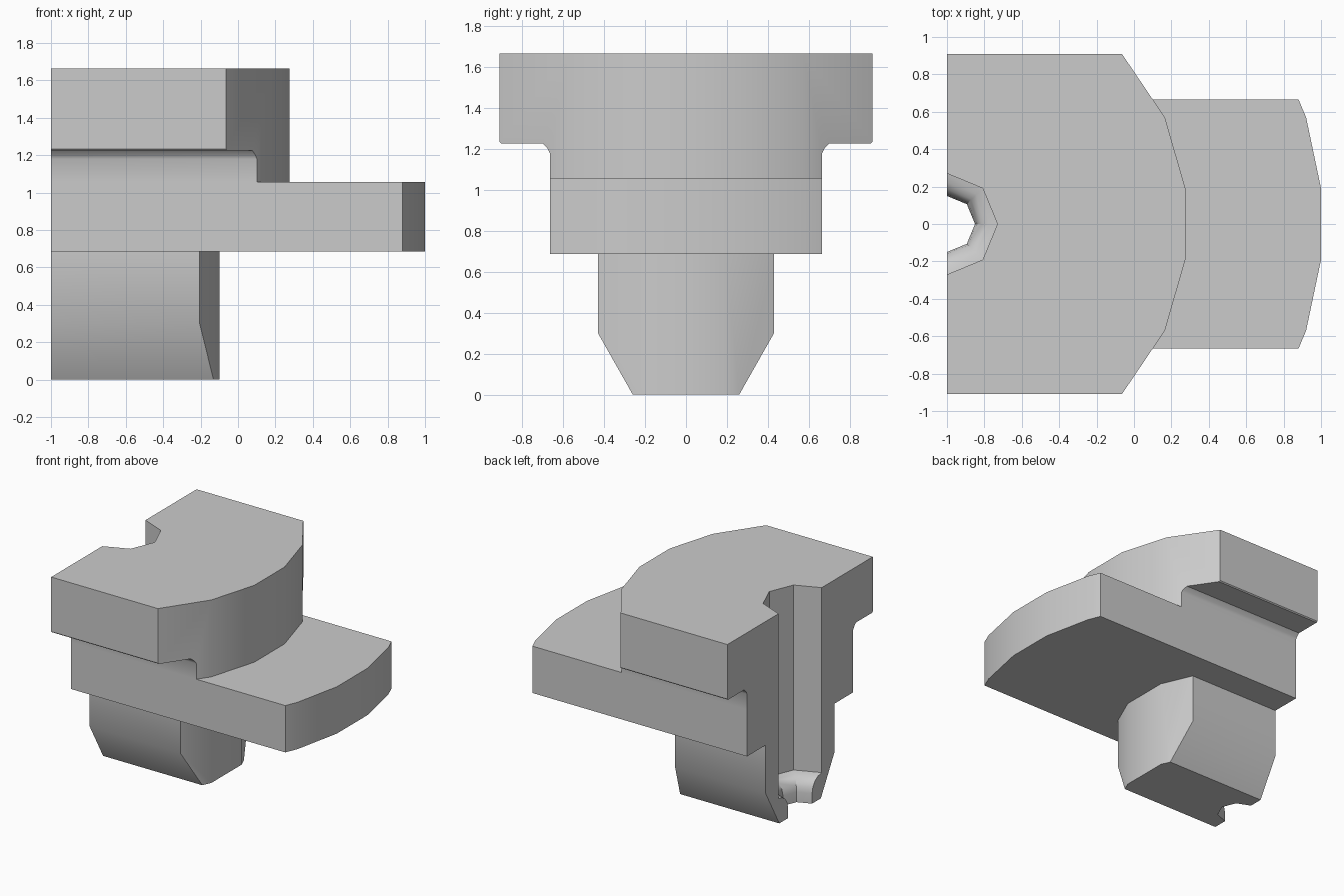
import bpy, bmesh, math
from mathutils import Vector

cube = bpy.data.objects.get("Cube")
if cube:
    bpy.data.objects.remove(cube, do_unlink=True)

GREY = (0.6, 0.6, 0.6, 1)
grey = bpy.data.materials.new("light grey")
grey.use_nodes = True
grey.diffuse_color = GREY
grey.node_tree.nodes["Principled BSDF"].inputs["Base Color"].default_value = GREY


def finish(name, bm):
    bmesh.ops.recalc_face_normals(bm, faces=bm.faces)
    mesh = bpy.data.meshes.new(name)
    bm.to_mesh(mesh)
    bm.free()
    mesh.materials.append(grey)
    obj = bpy.data.objects.new(name, mesh)
    bpy.context.collection.objects.link(obj)
    return obj


def prism(name, points, travel):
    """Extrude a closed outline along a vector."""
    bm = bmesh.new()
    face = bm.faces.new([bm.verts.new(p) for p in points])
    grown = bmesh.ops.extrude_face_region(bm, geom=[face])["geom"]
    bmesh.ops.translate(bm, vec=travel,
                        verts=[g for g in grown if isinstance(g, bmesh.types.BMVert)])
    return finish(name, bm)


def mirrored(half):
    """Complete a half outline given as (sideways, along) pairs."""
    return half + [(-s, a) for s, a in reversed(half)]


def bore_cutter():
    """Eight-sided bore with a rounded lip near the bottom."""
    wide, narrow, ledge = 0.27, 0.15, 0.2
    r = wide - narrow
    rings = [(narrow, -0.1)]
    for i in range(5):
        t = math.radians(90 * i / 4)
        rings.append((wide - r * math.cos(t), ledge - r + r * math.sin(t)))
    rings.append((wide, 1.9))
    bm = bmesh.new()
    loops = [[bm.verts.new((-1 + rad * math.cos(k * math.pi / 4),
                            rad * math.sin(k * math.pi / 4), z)) for k in range(8)]
             for rad, z in rings]
    for a, b in zip(loops, loops[1:]):
        for k in range(8):
            n = (k + 1) % 8
            bm.faces.new((a[k], a[n], b[n], b[k]))
    bm.faces.new(loops[0])
    bm.faces.new(loops[-1])
    return finish("bore_cutter", bm)


def part(name, section, plan):
    """A section swept along x, trimmed to a plan outline and bored out."""
    body = prism(name, [(-1, y, z) for y, z in mirrored(section)], Vector((2.3, 0, 0)))
    trim = prism("trim", [(x, y, -0.5) for y, x in mirrored(plan)], Vector((0, 0, 3)))
    bore = bore_cutter()
    for tool, mode in ((trim, "INTERSECT"), (bore, "DIFFERENCE")):
        tool.hide_render = True
        mod = body.modifiers.new(mode.lower(), "BOOLEAN")
        mod.operation, mod.object, mod.solver = mode, tool, "EXACT"
    bpy.context.view_layer.update()
    graph = bpy.context.evaluated_depsgraph_get()
    mesh = bpy.data.meshes.new_from_object(body.evaluated_get(graph))
    body.modifiers.clear()
    body.data = mesh
    for tool in (trim, bore):
        bpy.data.objects.remove(tool, do_unlink=True)
    bpy.ops.object.select_all(action="DESELECT")
    body.select_set(True)
    bpy.context.view_layer.objects.active = body
    bpy.ops.object.shade_smooth_by_angle(angle=math.radians(30))


# Head with overhanging shoulders and a filleted neck
part("upper_head",
     [(0.665, 1.056), (0.665, 1.18), (0.675, 1.2), (0.7, 1.225),
      (0.902, 1.225), (0.91, 1.233), (0.91, 1.665)],
     [(1.2, -1.2), (1.2, -0.261), (0.91, -0.065), (0.57, 0.165), (0.19, 0.275)])

# Wide flange projecting to the side
part("flange",
     [(0.665, 0.685), (0.665, 1.056)],
     [(1, -1.2), (1, 0.739), (0.57, 0.92), (0.19, 1.0)])

# Tapered stem below
part("stem",
     [(0.26, 0), (0.43, 0.3), (0.43, 0.685)],
     [(0.6, -1.2), (0.6, -0.279), (0.43, -0.205), (0.19, -0.1)])
